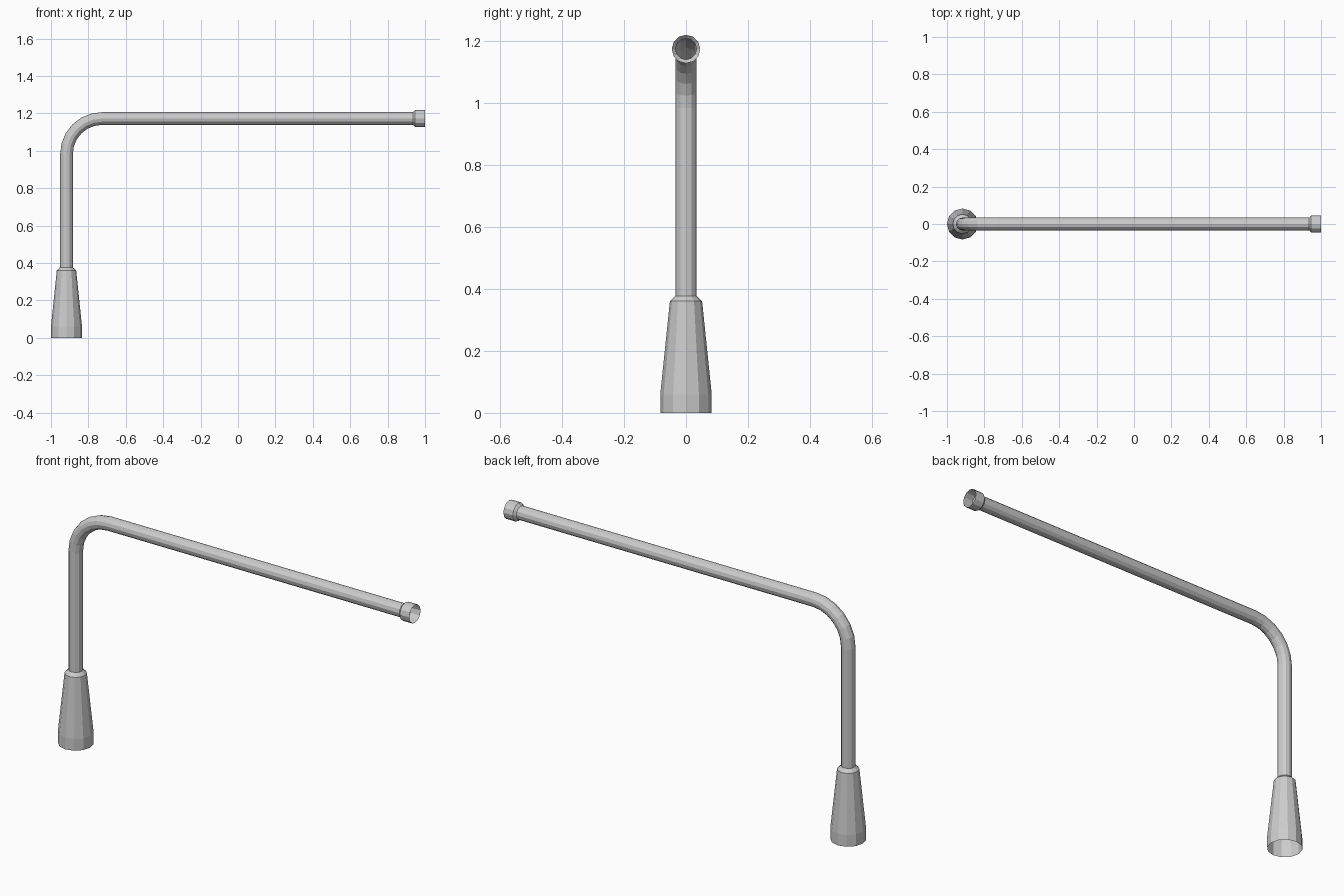
import bpy, bmesh
from math import sin, cos, pi
from mathutils import Vector

if "Cube" in bpy.data.objects:
    bpy.data.objects.remove(bpy.data.objects["Cube"])

SIDES = 12
X0, ZT, BEND = -0.917, 1.173, 0.19   # post axis, arm height, bend radius


def sweep(name, stations):
    """Open tube in the XZ plane; station = (x, z, radius, angle), angle 0 = up, pi/2 = +x."""
    bm = bmesh.new()
    rings = []
    for x, z, r, a in stations:
        side = Vector((cos(a), 0, -sin(a)))
        rings.append([bm.verts.new(Vector((x, 0, z)) + side * r * cos(t) + Vector((0, r * sin(t), 0)))
                      for t in (2 * pi * i / SIDES for i in range(SIDES))])
    for lo, hi in zip(rings, rings[1:]):
        for i in range(SIDES):
            j = (i + 1) % SIDES
            bm.faces.new((lo[i], lo[j], hi[j], hi[i]))
    mesh = bpy.data.meshes.new(name)
    bm.to_mesh(mesh)
    bm.free()
    ob = bpy.data.objects.new(name, mesh)
    bpy.context.collection.objects.link(ob)
    return ob


# Tapered sleeve at the foot, open underneath
sweep("foot_sleeve", [(X0, z, r, 0) for z, r in
                      ((0, 0.083), (0.06, 0.083), (0.36, 0.052), (0.377, 0.034))])

# Bent pipe: post, quarter bend, arm
bend = [(X0 + BEND * (1 - cos(a)), ZT - BEND + BEND * sin(a), 0.034, a)
        for a in (pi / 2 * k / 6 for k in range(7))]
sweep("bent_pipe", [(X0, 0.377, 0.034, 0)] + bend + [(0.935, ZT, 0.034, pi / 2)])

# Flared open collar at the arm's end
sweep("end_collar", [(x, ZT, r, pi / 2) for x, r in
                     ((0.935, 0.034), (0.947, 0.046), (1.0, 0.046))])
